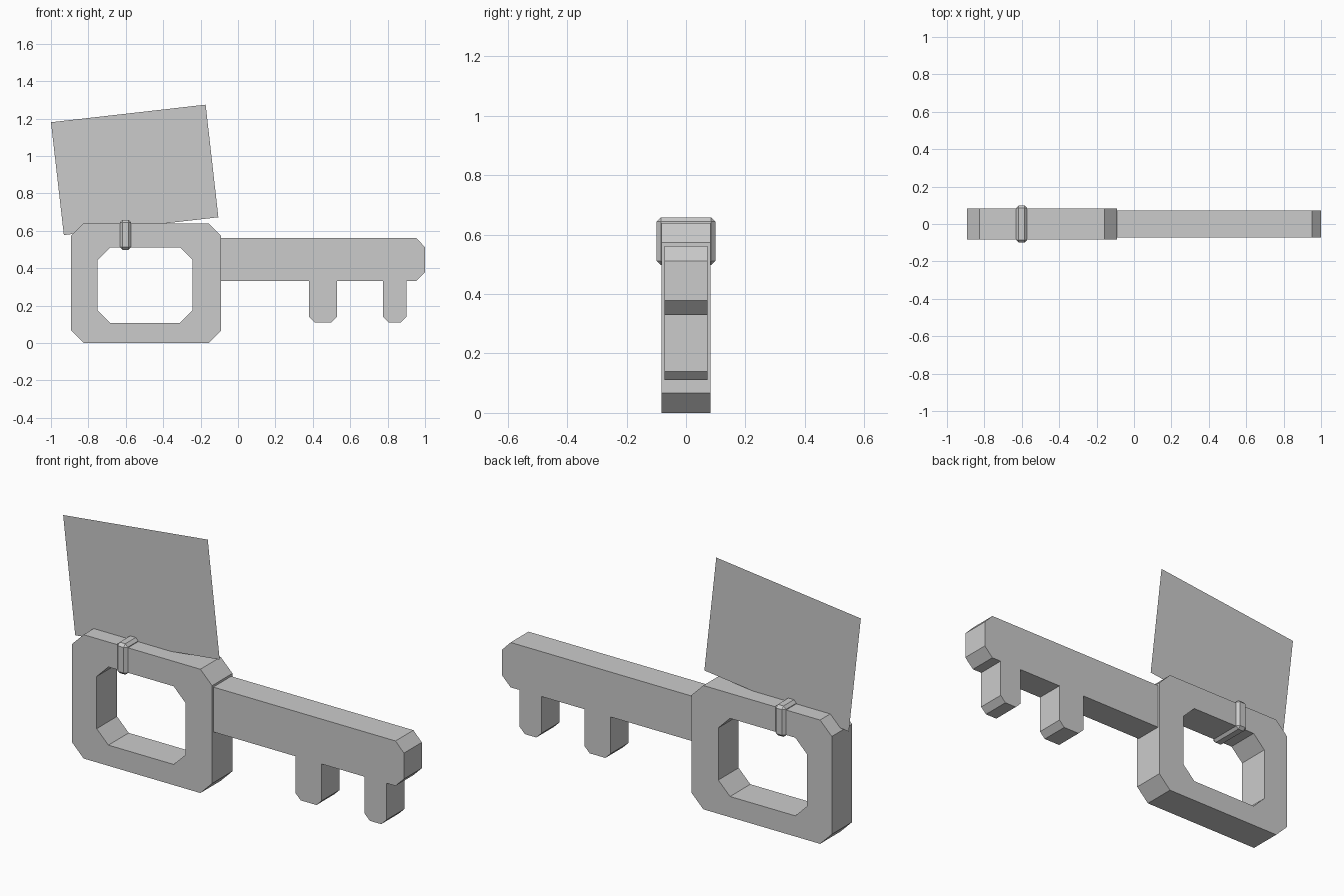
import bpy, bmesh

if "Cube" in bpy.data.objects:
    bpy.data.objects.remove(bpy.data.objects["Cube"])


def make_object(name, bm):
    bmesh.ops.recalc_face_normals(bm, faces=bm.faces)
    mesh = bpy.data.meshes.new(name)
    bm.to_mesh(mesh)
    bm.free()
    obj = bpy.data.objects.new(name, mesh)
    bpy.context.collection.objects.link(obj)
    return obj


def ring(bm, profile, y):
    return [bm.verts.new((x, y, z)) for x, z in profile]


def bridge(bm, a, b):
    n = len(a)
    for i in range(n):
        j = (i + 1) % n
        bm.faces.new((a[i], a[j], b[j], b[i]))


def octagon(x0, x1, z0, z1, c):
    return [(x0 + c, z0), (x1 - c, z0), (x1, z0 + c), (x1, z1 - c),
            (x1 - c, z1), (x0 + c, z1), (x0, z1 - c), (x0, z0 + c)]


# Bow: chamfered frame with a chamfered opening
bm = bmesh.new()
outer = octagon(-0.892, -0.09, 0.0, 0.64, 0.067)
inner = octagon(-0.75, -0.243, 0.107, 0.511, 0.067)
loops = [ring(bm, p, y) for p, y in
         ((outer, -0.083), (outer, 0.083), (inner, 0.083), (inner, -0.083))]
for i in range(4):
    bridge(bm, loops[i], loops[(i + 1) % 4])
make_object("key_bow", bm)


# Shaft with two teeth, extruded from one outline
def tooth(x0, x1, top=0.33, bottom=0.11, c=0.03):
    return [(x0, top), (x0, bottom + c), (x0 + c, bottom),
            (x1 - c, bottom), (x1, bottom + c), (x1, top)]


profile = [(-0.09, 0.33)] + tooth(0.38, 0.53) + tooth(0.775, 0.9) + [
    (0.952, 0.33), (1.0, 0.378), (1.0, 0.512), (0.952, 0.562), (-0.09, 0.562)]
bm = bmesh.new()
front, back = ring(bm, profile, -0.073), ring(bm, profile, 0.073)
bridge(bm, front, back)
bm.faces.new(front)
bm.faces.new(back)
make_object("key_shaft", bm)

# Small band wrapped around the top bar
bm = bmesh.new()
bmesh.ops.create_cube(bm, size=1)
for v in bm.verts:
    v.co = (-0.601 + v.co.x * 0.06, v.co.y * 0.198, 0.578 + v.co.z * 0.16)
band = make_object("tag_band", bm)
bevel = band.modifiers.new("chamfer", 'BEVEL')
bevel.width = 0.014
bevel.segments = 1

# Paper tag: a single tilted sheet
bm = bmesh.new()
bm.faces.new(ring(bm, [(-0.931, 0.577), (-0.105, 0.672),
                       (-0.173, 1.274), (-1.0, 1.18)], 0.0))
make_object("paper_tag", bm)
